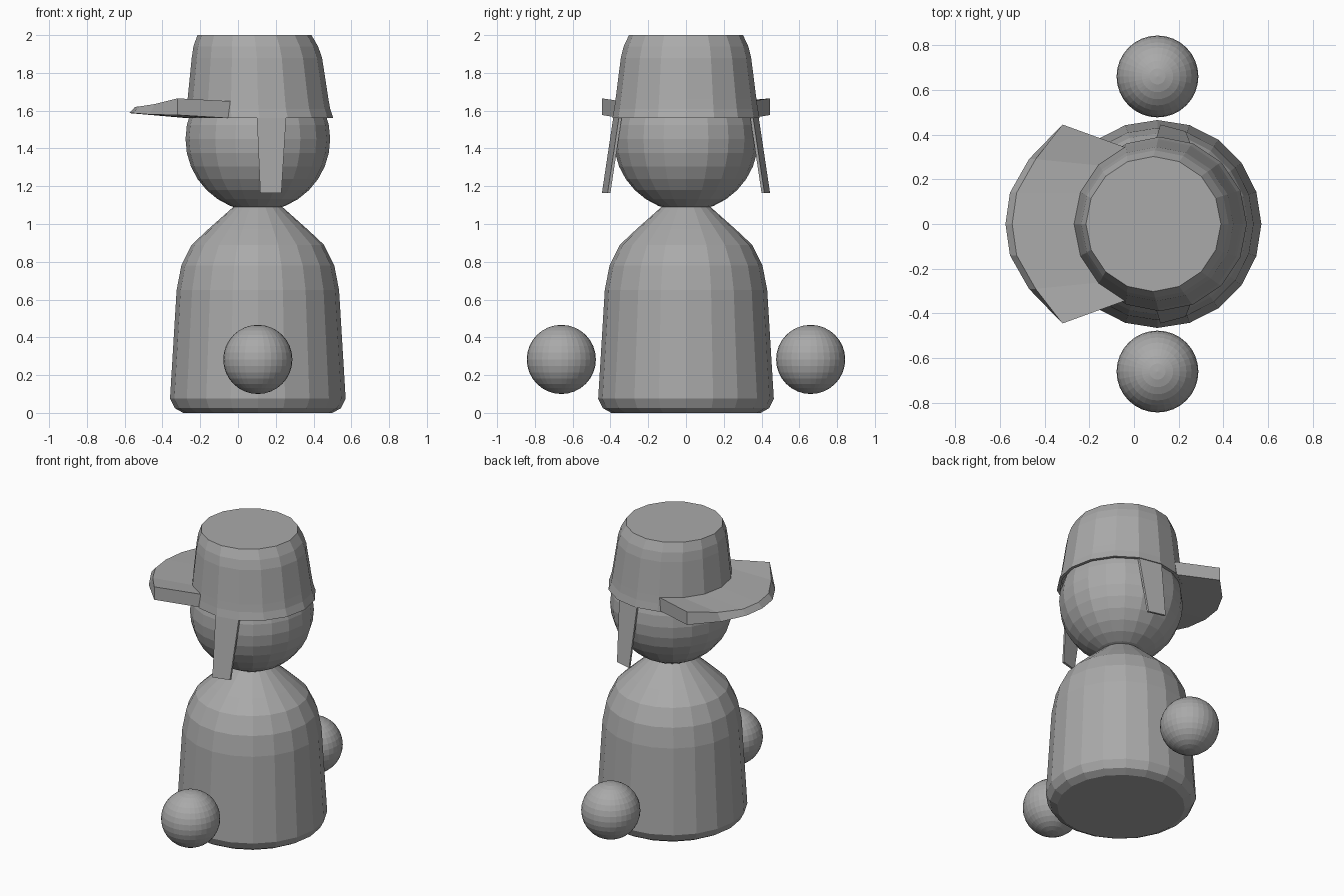
import bpy
import bmesh
from math import cos, sin, tau

cube = bpy.data.objects.get("Cube")
if cube:
    bpy.data.objects.remove(cube, do_unlink=True)

AXIS_X = 0.105

grey = bpy.data.materials.new("plain grey")
grey.use_nodes = True
colour = (0.4, 0.4, 0.4, 1)
grey.diffuse_color = colour
grey.node_tree.nodes["Principled BSDF"].inputs["Base Color"].default_value = colour


def finish(name, bm):
    bmesh.ops.recalc_face_normals(bm, faces=bm.faces)
    mesh = bpy.data.meshes.new(name)
    bm.to_mesh(mesh)
    bm.free()
    mesh.materials.append(grey)
    obj = bpy.data.objects.new(name, mesh)
    bpy.context.collection.objects.link(obj)
    return obj


def bridge(bm, a, b, closed=True):
    n = len(a)
    for i in range(n if closed else n - 1):
        j = (i + 1) % n
        bm.faces.new((a[i], a[j], b[j], b[i]))


def lathe(name, rings, sides):
    """Stack of rings given as (height, radius, centre x), capped at both ends."""
    bm = bmesh.new()
    loops = [[bm.verts.new((cx + r * cos(tau * i / sides), r * sin(tau * i / sides), z))
              for i in range(sides)] for z, r, cx in rings]
    for a, b in zip(loops, loops[1:]):
        bridge(bm, a, b)
    bm.faces.new(loops[0])
    bm.faces.new(loops[-1])
    return finish(name, bm)


def ball(name, centre, radius, segments, rings):
    bm = bmesh.new()
    bmesh.ops.create_uvsphere(bm, u_segments=segments, v_segments=rings, radius=radius)
    bmesh.ops.translate(bm, verts=bm.verts, vec=centre)
    return finish(name, bm)


# Bell-shaped body
body_profile = [(0, 0.395), (0.025, 0.44), (0.075, 0.465), (0.65, 0.43), (0.78, 0.405),
                (0.89, 0.35), (0.97, 0.265), (1.09, 0.13)]
lathe("body", [(z, r, AXIS_X) for z, r in body_profile], 20)

# Head and floating hands
ball("head", (AXIS_X, 0, 1.45), 0.383, 20, 16)
for side, name in ((1, "left_hand"), (-1, "right_hand")):
    ball(name, (AXIS_X, side * 0.66, 0.283), 0.183, 32, 16)

# Hat crown, with a hollow underside and a flared lower edge
lathe("hat_crown", [(1.62, 0.365, 0.11), (1.56, 0.37, 0.115), (1.56, 0.39, 0.115),
                    (1.61, 0.38, 0.108), (1.66, 0.373, 0.106), (1.88, 0.345, 0.1),
                    (1.94, 0.33, 0.094), (2.0, 0.302, 0.087)], 16)

# Brim: swept out from the crown, thinner at the tip
rim = [(-0.32, 0.445, 1.665, 1.577), (-0.47, 0.29, 1.635, 1.58),
       (-0.555, 0.14, 1.622, 1.587), (-0.575, 0, 1.62, 1.587)]
rim += [(x, -y, t, b) for x, y, t, b in rim[-2::-1]]
bm = bmesh.new()
inner_low, inner_high, outer_low, outer_high = [], [], [], []
for i, (x, y, top, bottom) in enumerate(rim):
    a = tau * (5 + i) / 16
    ix, iy = AXIS_X + 0.37 * cos(a), 0.37 * sin(a)
    inset = 0.0 if i in (0, 6) else 0.03
    inner_low.append(bm.verts.new((ix, iy, 1.56)))
    inner_high.append(bm.verts.new((ix, iy, 1.65)))
    outer_low.append(bm.verts.new((x, y, bottom)))
    outer_high.append(bm.verts.new((x + inset, y, top)))
strips = (inner_low, outer_low, outer_high, inner_high)
for a, b in zip(strips, strips[1:] + strips[:1]):
    bridge(bm, a, b, closed=False)
for end in (0, -1):
    bm.faces.new([s[end] for s in strips])
finish("hat_brim", bm)

# Ear flaps: tapering plates hanging from one facet of the crown on each side
for side, name in ((1, "left_ear_flap"), (-1, "right_ear_flap")):
    bm = bmesh.new()
    loops = []
    for thick in (0, 0.015):
        outline = [(0.1, 0.385, 1.565), (0.255, 0.355, 1.565), (0.23, 0.415, 1.165), (0.118, 0.445, 1.165)]
        loops.append([bm.verts.new((x, side * (y - thick), z)) for x, y, z in outline])
    bridge(bm, *loops)
    for loop in loops:
        bm.faces.new(loop)
    finish(name, bm)
